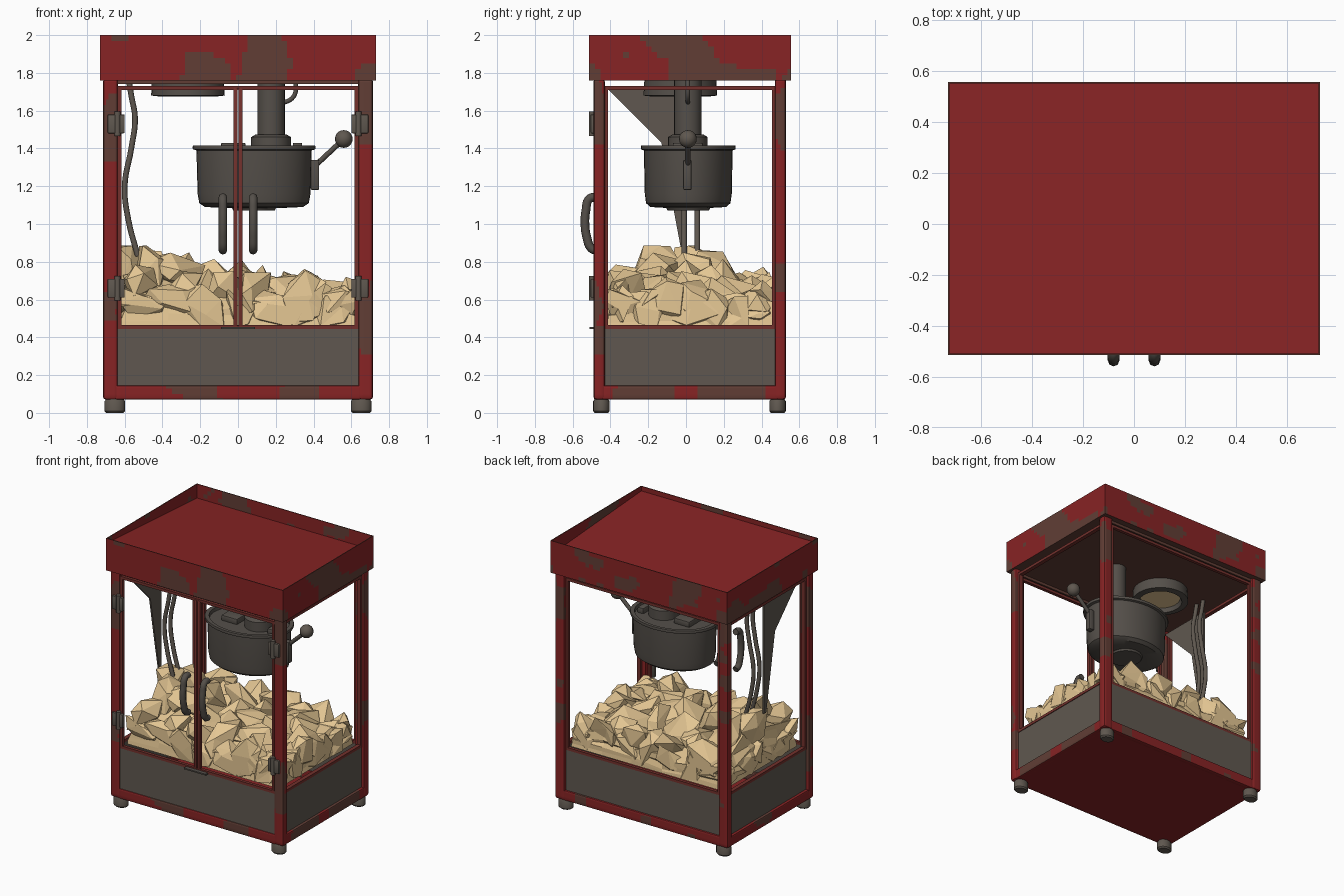
import bpy, bmesh, math, random
from mathutils import Vector, Matrix, noise

if "Cube" in bpy.data.objects:
    bpy.data.objects.remove(bpy.data.objects["Cube"])

random.seed(11)


def material(name, rgb):
    m = bpy.data.materials.new(name)
    m.diffuse_color = (*rgb, 1)
    m.use_nodes = True
    m.node_tree.nodes["Principled BSDF"].inputs["Base Color"].default_value = m.diffuse_color
    return m


RED = material("red paint", (0.245, 0.017, 0.018))
RUST = material("worn brown paint", (0.12, 0.048, 0.036))
AGED = material("aged red trim", (0.17, 0.03, 0.025))
MAROON = material("dark maroon", (0.05, 0.008, 0.008))
STEEL = material("panel steel", (0.115, 0.097, 0.079))
DARK = material("kettle steel", (0.09, 0.079, 0.068))
CORN = material("popcorn", (0.78, 0.57, 0.295))


def finish(name, bm, mats, smooth=True):
    me = bpy.data.meshes.new(name)
    bmesh.ops.recalc_face_normals(bm, faces=bm.faces)
    bm.to_mesh(me)
    bm.free()
    ob = bpy.data.objects.new(name, me)
    bpy.context.collection.objects.link(ob)
    for m in mats:
        me.materials.append(m)
    if smooth:
        bpy.context.view_layer.objects.active = ob
        bpy.ops.object.select_all(action='DESELECT')
        ob.select_set(True)
        bpy.ops.object.shade_smooth_by_angle(angle=math.radians(35))
    return ob


def weather(bm, step, limit):
    """Slice the part finely, then paint worn patches by noise."""
    for axis in range(3):
        cos = [v.co[axis] for v in bm.verts]
        n = int((max(cos) - min(cos)) / step)
        for i in range(1, n + 1):
            co, no = Vector(), Vector()
            co[axis] = min(cos) + i * step
            no[axis] = 1
            bmesh.ops.bisect_plane(bm, geom=bm.verts[:] + bm.edges[:] + bm.faces[:],
                                   plane_co=co, plane_no=no)
    for f in bm.faces:
        c = f.calc_center_median()
        n = noise.noise(c * 3.5) + 0.4 * noise.noise(c * 9)
        if n > limit and 0.075 < c.z < 1.995:
            f.material_index = 1


def box(name, lo, hi, mat, bevel=0.0, worn=0):
    bm = bmesh.new()
    lo, hi = Vector(lo), Vector(hi)
    bmesh.ops.create_cube(bm, size=1, matrix=Matrix.Translation((lo + hi) / 2)
                          @ Matrix.Diagonal((*(hi - lo), 1)))
    if bevel:
        bmesh.ops.bevel(bm, geom=bm.edges[:], offset=bevel, segments=2,
                        profile=0.5, affect='EDGES')
    if worn:
        weather(bm, 0.03, worn)
    return finish(name, bm, [mat, RUST])


def lathe(name, profile, centre, mat, rx=1, ry=1, n=32):
    """Spin a (radius, height) profile about z; closes both ends."""
    bm = bmesh.new()
    rings = [[bm.verts.new((centre[0] + r * rx * math.cos(math.tau * i / n),
                            centre[1] + r * ry * math.sin(math.tau * i / n), z))
              for i in range(n)] for r, z in profile]
    for a, b in zip(rings, rings[1:]):
        for i in range(n):
            bm.faces.new((a[i], a[(i + 1) % n], b[(i + 1) % n], b[i]))
    bm.faces.new(rings[0])
    bm.faces.new(rings[-1])
    return finish(name, bm, [mat])


def tube(name, pts, radius, mat):
    cu = bpy.data.curves.new(name, 'CURVE')
    cu.dimensions = '3D'
    cu.bevel_depth, cu.bevel_resolution, cu.use_fill_caps = radius, 2, True
    cu.resolution_u = 6
    sp = cu.splines.new('BEZIER')
    sp.bezier_points.add(len(pts) - 1)
    for p, co in zip(sp.bezier_points, pts):
        p.co = co
        p.handle_left_type = p.handle_right_type = 'AUTO'
    ob = bpy.data.objects.new(name, cu)
    bpy.context.collection.objects.link(ob)
    cu.materials.append(mat)
    bpy.ops.object.select_all(action='DESELECT')
    bpy.context.view_layer.objects.active = ob
    ob.select_set(True)
    bpy.ops.object.convert(target='MESH')


# Roof: thin-rimmed tray whose floor slopes down to the back, worn sides
bm = bmesh.new()
bmesh.ops.create_cube(bm, size=1, matrix=Matrix.Translation((0, 0.022, 1.88))
                      @ Matrix.Diagonal((1.46, 1.07, 0.24, 1)))
top = [f for f in bm.faces if f.calc_center_median().z > 1.99]
bmesh.ops.inset_region(bm, faces=top, thickness=0.008)
floor = bmesh.ops.extrude_face_region(bm, geom=top)
bmesh.ops.delete(bm, geom=top, context='FACES')
for v in floor["geom"]:
    if isinstance(v, bmesh.types.BMVert):
        v.co.z = 1.965 if v.co.y < 0 else 1.895
weather(bm, 0.03, 0.2)
for f in bm.faces:
    c = f.calc_center_median()
    if c.z > 1.995:
        f.material_index = 1                        # worn rim
    elif c.z < 1.765 and abs(f.normal.z) > 0.9:
        f.material_index = 1                        # brown ceiling
    elif abs(c.x) < 0.7225 and -0.506 < c.y < 0.5495:
        f.material_index = 2 if abs(f.normal.y) > 0.9 else 0
finish("roof", bm, [RED, RUST, MAROON])

# Posts, feet, hinges, side rails and panels
for s, side in ((-1, "left"), (1, "right")):
    for y0, y1, end in ((-0.49, -0.43, "front"), (0.47, 0.53, "back")):
        x0, x1 = sorted((s * 0.635, s * 0.715))
        box(f"{end}_{side}_post", (x0, y0, 0.07), (x1, y1, 1.77), RED, 0.016, 0.34)
        lathe(f"{end}_{side}_foot", [(0.045, 0), (0.055, 0.01), (0.055, 0.06), (0.045, 0.075)],
              (s * 0.652, -0.448 if y0 < 0 else 0.485), STEEL, 1, 0.8, 16)
    x0, x1 = sorted((s * 0.655, s * 0.71))
    box(f"{side}_bottom_rail", (x0, -0.45, 0.07), (x1, 0.49, 0.145), RED, 0.01, 0.15)
    x0, x1 = sorted((s * 0.665, s * 0.69))
    box(f"{side}_panel", (x0, -0.45, 0.14), (x1, 0.49, 0.445), STEEL)
    x0, x1 = sorted((s * 0.665, s * 0.695))
    for z in (0.445, 1.71):
        box(f"{side}_glass_trim", (x0, -0.44, z), (x1, 0.48, z + 0.02), AGED)
    for y in (-0.43, 0.455):
        box(f"{side}_upright_trim", (x0, y, 0.46), (x1, y + 0.018, 1.72), AGED)
    for z in (0.66, 1.53):
        box("hinge_plate", (s * 0.645 - 0.045, -0.505, z - 0.05),
            (s * 0.645 + 0.045, -0.48, z + 0.05), STEEL, 0.006)
        lathe("hinge_pin", [(0.016, z - 0.065), (0.016, z + 0.065)],
              (s * 0.638, -0.498), STEEL, n=12)

# Front and back rails, lower panels and trim
for y, end in ((-0.47, "front"), (0.5, "back")):
    box(f"{end}_bottom_rail", (-0.65, y - 0.018, 0.07), (0.65, y + 0.025, 0.145), RED, 0.008, 0.15)
    box(f"{end}_panel", (-0.645, y - 0.012, 0.14), (0.645, y + 0.012, 0.445), STEEL)
    box(f"{end}_top_rail", (-0.64, y - 0.01, 1.74), (0.64, y + 0.01, 1.765), RUST)
    for z in (0.445, 1.71):
        box(f"{end}_trim", (-0.64, y - 0.012, z), (0.64, y + 0.012, z + 0.02), AGED)
    for x in (-0.627, 0.627):
        box(f"{end}_edge_trim", (x - 0.01, y - 0.012, 0.46), (x + 0.01, y + 0.012, 1.72), AGED)
box("bottom_plate", (-0.67, -0.46, 0.07), (0.67, 0.5, 0.08), RED)

# Door edges, latch and pull handles
for s in (-1, 1):
    box("door_edge", (s * 0.013 - 0.011, -0.485, 0.46), (s * 0.013 + 0.011, -0.455, 1.72), AGED, 0.004)
    x = s * 0.08
    tube("door_handle", [(x, -0.47, 1.14), (x, -0.51, 1.135), (x, -0.53, 1.07), (x, -0.535, 1.0),
                         (x, -0.525, 0.93), (x, -0.5, 0.87), (x, -0.47, 0.86)], 0.023, DARK)
box("latch", (-0.09, -0.51, 0.445), (0.09, -0.475, 0.455), DARK)

# Kettle with rim, lids, hanging column and crank
KX, KY = 0.085, 0.012
lathe("kettle", [(0.5, 1.085), (0.85, 1.09), (0.95, 1.11), (0.98, 1.16), (1, 1.39), (1.06, 1.395),
                 (1.07, 1.405), (1.06, 1.415), (0.96, 1.415), (0.95, 1.39)],
      (KX, KY), DARK, 0.305, 0.235, 40)
lathe("kettle_base", [(0.11, 1.072), (0.12, 1.09)], (KX, KY), DARK, n=20)
for x0, x1 in ((-0.09, 0.04), (0.29, 0.34)):
    box("kettle_lid", (x0, -0.07, 1.385), (x1, 0.09, 1.43), DARK, 0.008)
lathe("column_base", [(0.105, 1.38), (0.105, 1.46), (0.08, 1.475)], (0.175, 0.01), DARK, n=24)
lathe("column", [(0.073, 1.46), (0.073, 1.77)], (0.175, 0.01), DARK, n=24)
tube("column_cable", [(0.23, 0.01, 1.64), (0.28, 0.01, 1.66), (0.305, 0.01, 1.70), (0.3, 0.01, 1.77)],
     0.012, DARK)
box("crank_bracket", (0.385, -0.015, 1.18), (0.43, 0.03, 1.34), DARK, 0.008)
tube("crank_rod", [(0.41, 0.01, 1.31), (0.56, 0.01, 1.45)], 0.014, DARK)
bm = bmesh.new()
bmesh.ops.create_uvsphere(bm, u_segments=16, v_segments=10, radius=0.047,
                          matrix=Matrix.Translation((0.56, 0.01, 1.45)))
finish("crank_knob", bm, [STEEL])

# Ceiling lamp: a ring with a pale lens
lathe("lamp_ring", [(0.19, 1.77), (0.195, 1.68), (0.15, 1.675), (0.14, 1.71)], (-0.265, -0.03), DARK)
lathe("lamp_lens", [(0.138, 1.712), (0.138, 1.705)], (-0.265, -0.03), CORN)

# Side gusset plate and hanging cables
bm = bmesh.new()
outline = [(-0.42, 1.72), (0, 1.72), (0, 0.86), (-0.025, 0.86), (-0.07, 1.1), (-0.13, 1.43)]
f = bm.faces.new([bm.verts.new((-0.645, y, z)) for y, z in outline])
ext = bmesh.ops.extrude_face_region(bm, geom=[f])
bmesh.ops.translate(bm, vec=(0.012, 0, 0),
                    verts=[v for v in ext["geom"] if isinstance(v, bmesh.types.BMVert)])
finish("side_gusset", bm, [STEEL], False)
for y in (-0.01, 0.06):
    tube("cable", [(-0.58, y, 1.77), (-0.565, y, 1.68), (-0.545, y, 1.56), (-0.565, y, 1.4),
                   (-0.6, y, 1.2), (-0.58, y, 1.02), (-0.53, y, 0.83)], 0.015, STEEL)


# Popcorn: a coarse heap with large angular chunks, kept inside the glass
def heap(x, y):
    peak = 0.15 * math.exp(-((x + 0.42) / 0.28) ** 2 - ((y + 0.03) / 0.28) ** 2)
    return 0.64 + peak + 0.04 * math.cos(y * 4) + 0.02 * math.sin(x * 9)


bm = bmesh.new()
bmesh.ops.create_cube(bm, size=1)
bmesh.ops.subdivide_edges(bm, edges=bm.edges[:], cuts=4, use_grid_fill=True)
for v in bm.verts:
    x, y, t = v.co.x * 1.25, v.co.y * 0.88 + 0.025, v.co.z + 0.5
    z = 0.455 + t * (heap(x, y) - 0.5 + random.uniform(-0.04, 0.04))
    k = 1 - t * random.uniform(0.0, 0.09)
    v.co = (x * k, (y - 0.025) * k + 0.025, z)


def chunk(x, y, z, r):
    axis = Vector((random.uniform(-1, 1), random.uniform(-1, 1), 0.5))
    m = (Matrix.Translation((x, y, z)) @ Matrix.Rotation(random.uniform(0, 6.28), 4, axis)
         @ Matrix.Diagonal((r * 1.35, r, r * 0.6, 1)))
    new = bmesh.ops.create_icosphere(bm, subdivisions=1, radius=1, matrix=m)
    for v in new["verts"]:
        v.co += Vector([random.uniform(-0.03, 0.03) for _ in range(3)])


for i in range(6):
    for j in range(5):
        x = -0.52 + i * 0.208 + random.uniform(-0.06, 0.06)
        y = -0.34 + j * 0.18 + random.uniform(-0.05, 0.05)
        chunk(x, y, heap(x, y) - 0.045, random.uniform(0.1, 0.16))
# Chunks pressed against the four sides
for i in range(7):
    x, y = -0.54 + i * 0.18, -0.34 + i * 0.12
    for yy in (-0.38, 0.42):
        chunk(x, yy, random.uniform(0.52, 0.6), random.uniform(0.1, 0.14))
    for xx in (-0.58, 0.58):
        chunk(xx, y, random.uniform(0.52, 0.6), random.uniform(0.1, 0.14))
for v in bm.verts:
    v.co.x = max(-0.635, min(0.635, v.co.x))
    v.co.y = max(-0.425, min(0.47, v.co.y))
    v.co.z = max(0.455, min(0.885, v.co.z))
finish("popcorn_heap", bm, [CORN], False)
